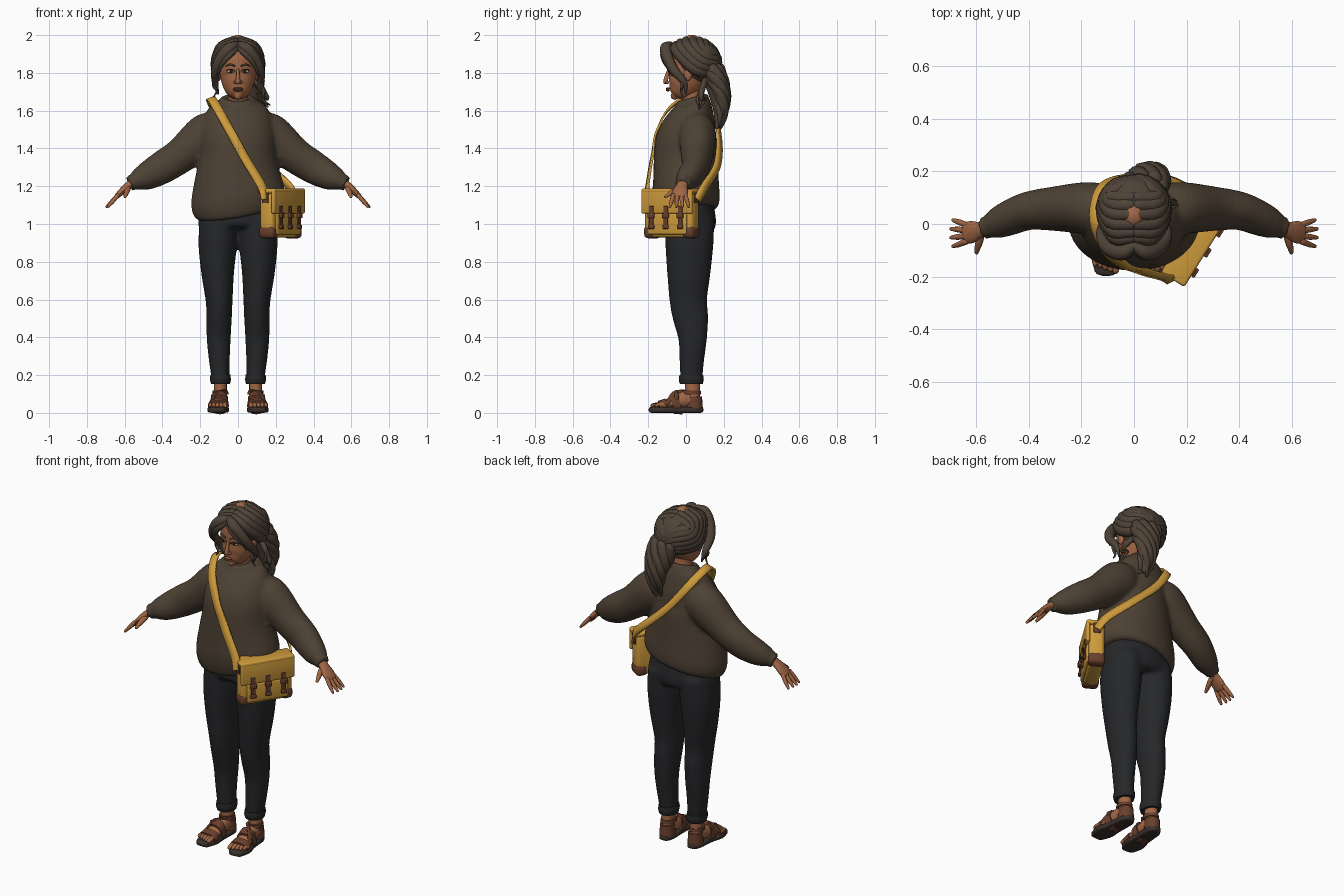
import bpy, bmesh
from math import sin, cos, pi, radians, copysign
from mathutils import Vector, Matrix

if bpy.data.objects.get("Cube"):
    bpy.data.objects.remove(bpy.data.objects["Cube"])


def material(name, *rgb):
    mat = bpy.data.materials.new(name)
    mat.use_nodes = True
    mat.diffuse_color = (*rgb, 1)
    mat.node_tree.nodes["Principled BSDF"].inputs["Base Color"].default_value = (*rgb, 1)
    return mat


skin = material("warm skin", .36, .135, .06)
wool = material("brown wool", .075, .053, .034)
hair = material("dark brown hair", .078, .056, .039)
denim = material("black denim", .019, .02, .022)
canvas = material("yellow canvas", .62, .33, .045)
leather = material("brown leather", .14, .05, .026)
rubber = material("dark sole", .04, .03, .025)
white = material("eye white", .6, .52, .45)
dark = material("dark iris", .02, .012, .008)
lip = material("lip", .27, .075, .045)
AXIS_X, AXIS_Y = Vector((1, 0, 0)), Vector((0, 1, 0))
built = []


def spline(points, steps):
    """Smooth curve through points of any dimension."""
    pts = [Vector(p) for p in points]
    pts = [pts[0] * 2 - pts[1]] + pts + [pts[-1] * 2 - pts[-2]]
    out = []
    for a, b, c, d in zip(pts, pts[1:], pts[2:], pts[3:]):
        for i in range(steps):
            t = i / steps
            out.append((b * 2 + (c - a) * t + (a * 2 - b * 5 + c * 4 - d) * t * t
                        + (b * 3 - a - c * 3 + d) * t ** 3) * .5)
    return out + [pts[-2]]


def domed(rows):
    """Add shrinking rows at both ends so that the tube ends are round."""
    for _ in range(2):
        tip = Vector(rows[0][:3])
        out = (tip - Vector(rows[1][:3])).normalized() * min(rows[0][3:])
        caps = [Vector((*(tip + out * h), rows[0][3] * k, rows[0][4] * k))
                for h, k in ((.9, .3), (.55, .8))]
        rows = (caps + rows)[::-1]
    return rows


def tube(bm, points, ref=AXIS_X, side=1, box=1, dome=True, sides=16, steps=4):
    """Sweep an ellipse along points (x, y, z, radius on ref, other radius)."""
    full = [(side * p[0], *p[1:4], p[-1]) for p in points]
    rows = spline(full, steps)
    if dome:
        rows = domed(rows)
    rings = []
    for i, row in enumerate(rows):
        ahead, behind = rows[min(i + 1, len(rows) - 1)], rows[max(i - 1, 0)]
        tangent = (Vector(ahead[:3]) - Vector(behind[:3])).normalized()
        ref = (ref - tangent * ref.dot(tangent)).normalized()
        other = tangent.cross(ref)
        ring = []
        for k in range(sides):
            c, s = cos(2 * pi * k / sides), sin(2 * pi * k / sides)
            c, s = copysign(abs(c) ** box, c), copysign(abs(s) ** box, s)
            ring.append(bm.verts.new(Vector(row[:3]) + ref * c * max(row[3], .001)
                                     + other * s * max(row[4], .001)))
        rings.append(ring)
    for low, high in zip(rings, rings[1:]):
        for k in range(sides):
            j = (k + 1) % sides
            bm.faces.new((low[k], low[j], high[j], high[k]))
    bm.faces.new(rings[0])
    bm.faces.new(rings[-1])


def ball(bm, centre, radii):
    place = Matrix.Translation(centre) @ Matrix.Diagonal((*radii, 1))
    bmesh.ops.create_uvsphere(bm, u_segments=24, v_segments=16, radius=1, matrix=place)


def block(bm, centre, size, bevel):
    place = Matrix.Translation(centre) @ Matrix.Diagonal((*size, 1))
    verts = bmesh.ops.create_cube(bm, size=1, matrix=place)["verts"]
    edges = list({e for v in verts for e in v.link_edges})
    bmesh.ops.bevel(bm, geom=edges, offset=bevel, segments=3, profile=.5, affect="EDGES")


def finish(bm, name, mat, voxel=0):
    bmesh.ops.recalc_face_normals(bm, faces=bm.faces[:])
    mesh = bpy.data.meshes.new(name)
    bm.to_mesh(mesh)
    bm.free()
    mesh.materials.append(mat)
    obj = bpy.data.objects.new(name, mesh)
    bpy.context.collection.objects.link(obj)
    built.append(obj)
    if voxel:
        remesh = obj.modifiers.new("Merge", "REMESH")
        remesh.mode, remesh.voxel_size, remesh.use_smooth_shade = "VOXEL", voxel, True
        relax = obj.modifiers.new("Relax", "SMOOTH")
        relax.factor, relax.iterations = .5, 6
    return obj


# Sweater: torso with a slanted hem, sleeves and collar merged into one surface
bm = bmesh.new()
tube(bm, [(0, .01, 1.06, .215, .16), (0, .005, 1.09, .238, .172), (0, 0, 1.15, .248, .178),
          (0, 0, 1.25, .228, .173), (0, 0, 1.35, .205, .17), (0, .005, 1.45, .2, .162),
          (0, .03, 1.55, .185, .13), (0, .045, 1.62, .15, .095), (0, .04, 1.66, .095, .075)],
     dome=False, sides=32)
for v in bm.verts:
    v.co.z += .17 * v.co.x * min(1, max(0, (1.3 - v.co.z) * 5))
for side in (1, -1):
    tube(bm, [(.1, .05, 1.51, .09, .09), (.17, .06, 1.47, .1, .115), (.3, .058, 1.365, .085, .094),
              (.4, .05, 1.3, .073, .088), (.48, .02, 1.255, .066, .075),
              (.53, -.002, 1.233, .056, .057), (.55, -.01, 1.224, .044, .044),
              (.575, -.017, 1.212, .043, .043)], AXIS_Y, side, dome=False, sides=24)
turns = [2 * pi * k / 12 for k in range(13)]
tube(bm, [(.08 * cos(a), .035 + .07 * sin(a), 1.657 + .02 * sin(a), .016) for a in turns])
sweater = finish(bm, "sweater", wool, .011)

# Trousers
bm = bmesh.new()
tube(bm, [(0, .02, .97, .195, .12), (0, .022, 1.0, .212, .137), (0, .018, 1.06, .205, .135),
          (0, .015, 1.11, .195, .13)], dome=False, sides=32)
for side in (1, -1):
    tube(bm, [(.1, .02, 1.03, .1, .13), (.107, .018, .9, .103, .128), (.108, .015, .75, .088, .116),
              (.1, .012, .6, .072, .1), (.1, .025, .5, .067, .094), (.102, .035, .4, .064, .077),
              (.1, .032, .3, .057, .067), (.094, .028, .2, .049, .06),
              (.093, .028, .17, .048, .058)], side=side, dome=False, sides=24)
finish(bm, "trousers", denim, .011)
bm = bmesh.new()
for side in (1, -1):
    tube(bm, [(.093, .028, .152, .05, .06), (.093, .028, .175, .055, .066),
              (.094, .028, .2, .053, .063)], side=side, dome=False)
finish(bm, "trouser_cuffs", denim)

# Hands
bm = bmesh.new()
for side in (1, -1):
    tube(bm, [(.55, -.01, 1.225, .028, .024), (.585, -.022, 1.2, .031, .02),
              (.615, -.03, 1.172, .042, .018), (.64, -.035, 1.148, .04, .014)], AXIS_Y, side)
    for k in range(4):
        spread = k - 1.5
        reach = .062 - .008 * abs(spread)
        y = -.035 - .021 * spread
        tube(bm, [(.637, y, 1.152, .012), (.637 + reach * .55, y - .007 * spread, 1.118, .011),
                  (.637 + reach, y - .012 * spread, 1.092, .007)], AXIS_Y, side, sides=10)
    tube(bm, [(.58, -.04, 1.19, .014), (.59, -.075, 1.168, .014), (.598, -.108, 1.145, .008)],
         side=side, sides=10)
finish(bm, "hands", skin)

# Feet and sandals
feet, soles, straps = bmesh.new(), bmesh.new(), bmesh.new()
for side in (1, -1):
    tube(feet, [(.093, .055, .06, .033, .03), (.095, 0, .07, .038, .045),
                (.1, -.06, .058, .043, .034), (.105, -.125, .043, .05, .017)], side=side)
    tube(feet, [(.093, .035, .06, .034, .04), (.093, .033, .18, .034, .04)], side=side)
    for k in range(5):
        x = .067 + .02 * k
        tube(feet, [(x, -.12, .043, .013), (x + .001, -.15, .044, .013 - .001 * k),
                    (x + .002, -.178 + .006 * k, .038, .012 - .001 * k)], side=side, sides=10)
    tube(soles, [(.093, .078, .016, .028, .016), (.093, .045, .016, .043, .016),
                 (.098, -.05, .016, .047, .016), (.105, -.12, .016, .058, .016),
                 (.109, -.183, .016, .04, .016)], side=side, box=.5, sides=24)
    tube(straps, [(.104, -.143, .035, .056, .029), (.102, -.105, .04, .054, .037)],
         side=side, box=.8, dome=False)
    tube(straps, [(.1, -.075, .045, .05, .052), (.097, -.035, .055, .046, .065)],
         side=side, box=.8, dome=False)
    tube(straps, [(.093, .03, .098, .042, .05), (.093, .03, .118, .041, .048)],
         side=side, dome=False)
    tube(straps, [(.093, .042, .025, .043, .047), (.093, .042, .088, .04, .043)],
         side=side, dome=False)
    tube(straps, [(.148, -.1, .05, .012, .007), (.115, -.06, .105, .013, .007),
                  (.07, -.01, .115, .012, .007)], AXIS_Y, side)
    block(straps, (side * .138, -.05, .085), (.012, .025, .025), .004)
finish(feet, "feet", skin)
finish(soles, "sandal_soles", rubber)
finish(straps, "sandal_straps", leather)

# Head, neck, nose and ears
bm = bmesh.new()
tube(bm, [(0, -.06, 1.678, .022, .022), (0, -.05, 1.69, .047, .048), (0, -.025, 1.72, .074, .08),
          (0, .003, 1.77, .092, .1), (0, .013, 1.82, .099, .111), (0, .02, 1.88, .1, .113),
          (0, .03, 1.94, .08, .09), (0, .03, 1.965, .04, .05)], sides=28)
tube(bm, [(0, .045, 1.6, .058, .058), (0, .03, 1.67, .052, .054), (0, .02, 1.74, .056, .058)])
tube(bm, [(0, -.093, 1.815, .007), (0, -.104, 1.775, .011), (0, -.108, 1.752, .013)])
for side in (1, -1):
    ball(bm, (side * .013, -.098, 1.75), (.01, .009, .008))
    ball(bm, (side * .1, .01, 1.79), (.012, .022, .032))
finish(bm, "head", skin)

# Painted face features
whites, irises, brows, lips = (bmesh.new() for _ in range(4))
for side in (1, -1):
    ball(whites, (side * .039, -.082, 1.808), (.018, .01, .009))
    ball(irises, (side * .038, -.087, 1.808), (.009, .008, .009))
    tube(irises, [(.018, -.095, 1.812, .002), (.04, -.093, 1.819, .003),
                  (.06, -.08, 1.812, .002)], AXIS_Y, side, sides=8)
    tube(brows, [(.016, -.098, 1.836, .004), (.042, -.091, 1.844, .005),
                 (.066, -.075, 1.836, .002)], AXIS_Y, side, sides=8)
for z in (1.708, 1.717):
    ball(lips, (0, -.096, z), (.026, .011, .006))
finish(whites, "eyes", white)
finish(irises, "irises_and_lashes", dark)
finish(brows, "eyebrows", hair)
finish(lips, "lips", lip)

# Hair: cap, swept locks over the skull, parted fringe and loose curls
bm = bmesh.new()
ball(bm, (0, .058, 1.86), (.127, .13, .125))
for side in (1, -1):
    for k in range(6):
        path = []
        for d, r in (((.1 * side, -.75 + .25 * k, .9), .024),
                     ((.75 * side, -.75 + .27 * k, .6 + .05 * k), .03),
                     ((side, .1 + .13 * k, -.3 + .2 * k), .033),
                     ((.6 * side, .9, -.5 + .22 * k), .03),
                     ((.2, 1, -.6 + .15 * k), .026)):
            x, y, z = Vector(d).normalized()
            path.append((.117 * x, .035 + .135 * y, 1.855 + .12 * z, r))
        tube(bm, path, Vector((.3, 1, .2)), sides=12)
    tube(bm, [(.003, -.085, 1.95, .018), (.045, -.108, 1.93, .03), (.09, -.095, 1.875, .029),
              (.118, -.06, 1.81, .025), (.12, -.01, 1.75, .018), (.105, 0, 1.69, .005)],
         AXIS_Y, side, sides=12)
    tube(bm, [(.002, -.1, 1.935, .013), (.035, -.118, 1.905, .018), (.072, -.113, 1.865, .015),
              (.098, -.09, 1.82, .009), (.108, -.075, 1.785, .003)], AXIS_Y, side, sides=12)
    tube(bm, [(.115, -.02, 1.78, .012), (.13, -.02, 1.735, .009), (.112, -.025, 1.705, .007),
              (.128, -.02, 1.675, .003)], AXIS_Y, side, sides=8)
for k in range(3):
    tube(bm, [(.09, .1, 1.76, .016), (.135 + .01 * k, .08, 1.71 - .02 * k, .012),
              (.13, .06 + .02 * k, 1.66, .009), (.168 - .01 * k, .07, 1.63 - .01 * k, .004)],
         AXIS_Y, sides=8)
finish(bm, "hair", hair)

# Ponytail of twisted locks around a core
bm = bmesh.new()
tube(bm, [(.02, .13, 1.83, .06), (.05, .17, 1.72, .06), (.07, .185, 1.62, .045),
          (.075, .18, 1.53, .02)], AXIS_X)
for k in range(8):
    path = []
    for j in range(8):
        f = j / 7
        turn = 2 * pi * k / 8 + 3.5 * f
        spread = .068 * (1 - .6 * f)
        path.append((.03 + .045 * f ** .5 + spread * cos(turn),
                     .14 + .05 * sin(2.5 * f) + spread * .55 * sin(turn),
                     1.82 - (.31 - .02 * (k % 3)) * f, .031 * (1.05 - .8 * f * f)))
    tube(bm, path, AXIS_X, sides=10)
finish(bm, "ponytail", hair)

# Shoulder bag, built facing front and then turned to the hip
body, trim = bmesh.new(), bmesh.new()
block(body, (0, 0, 1.05), (.3, .085, .245), .022)
block(body, (0, -.006, 1.175), (.315, .105, .026), .01)
block(body, (0, -.048, 1.12), (.315, .02, .13), .009)
block(body, (0, -.043, 1.0), (.24, .02, .11), .009)
for x in (-.09, 0, .09):
    block(trim, (x, -.06, 1.035), (.026, .008, .12), .003)
    block(trim, (x, -.064, 1.045), (.038, .016, .028), .005)
    block(trim, (x, -.062, .985), (.034, .014, .022), .005)
for side in (1, -1):
    block(trim, (side * .12, 0, .958), (.068, .092, .068), .022)
    block(trim, (side * .15, 0, 1.14), (.014, .04, .06), .004)
for bag_part in (finish(body, "bag", canvas), finish(trim, "bag_trim", leather)):
    bag_part.location = (.225, -.075, 0)
    bag_part.rotation_euler.z = radians(58)

# Bag strap: a ribbon laid over the sweater
bm = bmesh.new()
path = spline([(.143, -.215, 1.13), (.125, -.205, 1.2), (.03, -.178, 1.36), (-.08, -.125, 1.56),
               (-.135, -.03, 1.655), (-.145, .06, 1.655), (-.11, .145, 1.59), (0, .175, 1.45),
               (.15, .165, 1.31), (.27, .1, 1.2), (.31, .06, 1.13)], 8)
rows = []
for i, p in enumerate(path):
    tangent = path[min(i + 1, len(path) - 1)] - path[max(i - 1, 0)]
    across = tangent.cross(p - Vector((0, .03, 1.3))).normalized() * .023
    rows.append([bm.verts.new(p + across * w) for w in (-1, 0, 1)])
for low, high in zip(rows, rows[1:]):
    for k in range(2):
        bm.faces.new((low[k], low[k + 1], high[k + 1], high[k]))
strap = finish(bm, "bag_strap", canvas)
wrap = strap.modifiers.new("Lay on sweater", "SHRINKWRAP")
wrap.target, wrap.wrap_mode, wrap.offset = sweater, "OUTSIDE", .008
thick = strap.modifiers.new("Thickness", "SOLIDIFY")
thick.thickness, thick.offset = .011, 0

# Smooth shading with sharp edges kept
bpy.ops.object.select_all(action="DESELECT")
for obj in built:
    obj.select_set(True)
bpy.context.view_layer.objects.active = sweater
bpy.ops.object.shade_smooth_by_angle(angle=radians(45))
